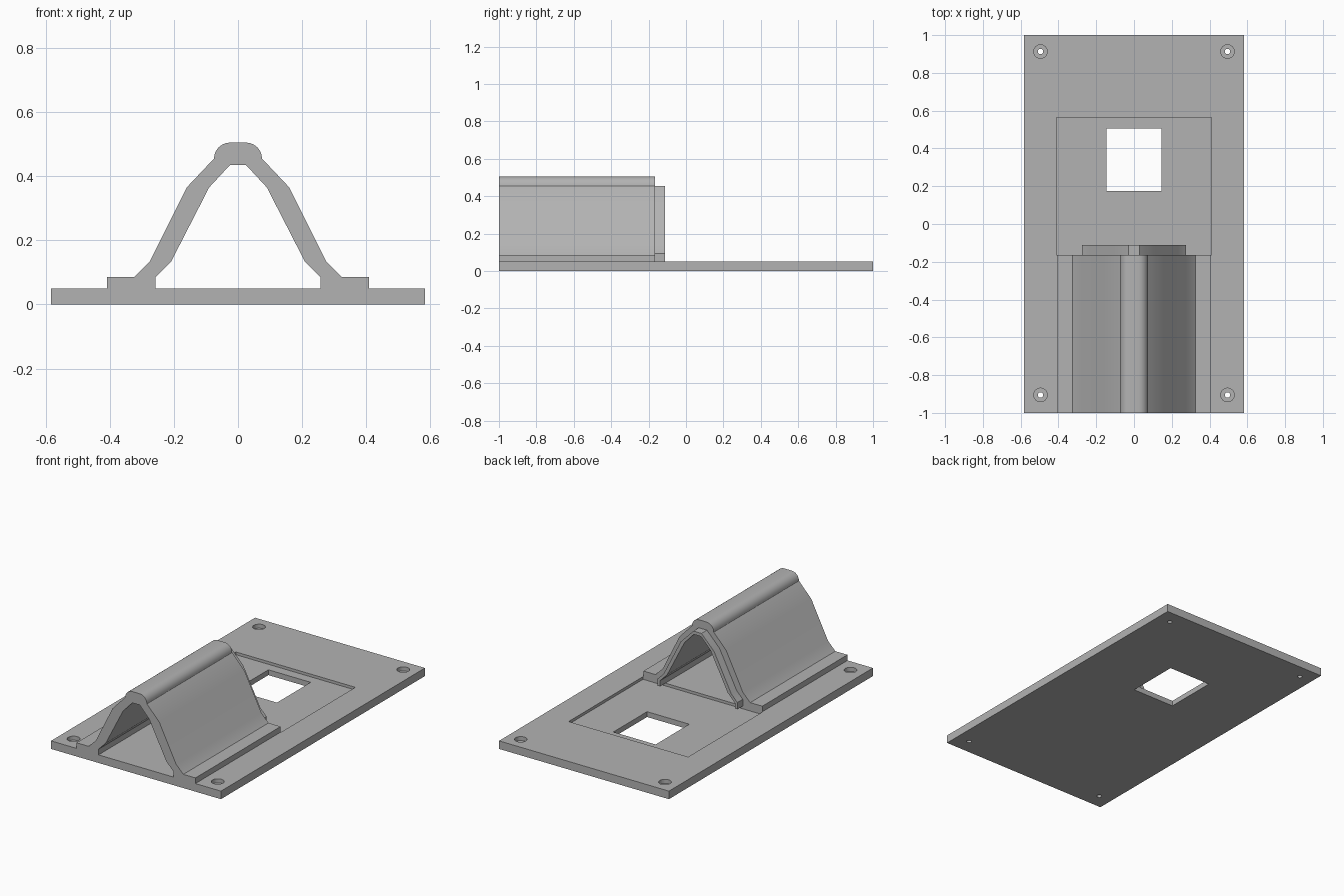
import bpy, bmesh, math
from mathutils import Matrix

cube = bpy.data.objects.get("Cube")
if cube:
    bpy.data.objects.remove(cube, do_unlink=True)

grey = bpy.data.materials.new("plain_grey")
grey.use_nodes = True
colour = (0.45, 0.45, 0.45, 1)
grey.diffuse_color = colour
grey.node_tree.nodes["Principled BSDF"].inputs["Base Color"].default_value = colour

TOP = 0.05      # upper face of the plate
STEP = -0.165   # rear end of the arch, front edge of the recess


def add_object(name, bm):
    bmesh.ops.recalc_face_normals(bm, faces=bm.faces)
    mesh = bpy.data.meshes.new(name)
    bm.to_mesh(mesh)
    bm.free()
    mesh.materials.append(grey)
    obj = bpy.data.objects.new(name, mesh)
    bpy.context.collection.objects.link(obj)
    return obj


def box(name, x0, x1, y0, y1, z0, z1):
    bm = bmesh.new()
    place = Matrix.Translation(((x0 + x1) / 2, (y0 + y1) / 2, (z0 + z1) / 2))
    size = Matrix.Diagonal((x1 - x0, y1 - y0, z1 - z0, 1))
    bmesh.ops.create_cube(bm, size=1, matrix=place @ size)
    return add_object(name, bm)


def cylinder(name, x, y, radius, z0, z1):
    bm = bmesh.new()
    bmesh.ops.create_cone(bm, cap_ends=True, segments=32, radius1=radius, radius2=radius,
                          depth=z1 - z0, matrix=Matrix.Translation((x, y, (z0 + z1) / 2)))
    return add_object(name, bm)


def arch(name, outer, inner, y0, y1):
    """Extrude a mirrored band whose right half runs from foot to crown."""
    def mirrored(half):
        return half + [(-x, z) for x, z in reversed(half)]
    loop = mirrored(outer) + mirrored(inner)[::-1]
    bm = bmesh.new()
    face = bm.faces.new([bm.verts.new((x, y0, z)) for x, z in loop])
    new = bmesh.ops.extrude_face_region(bm, geom=[face])["geom"]
    bmesh.ops.translate(bm, vec=(0, y1 - y0, 0),
                        verts=[v for v in new if isinstance(v, bmesh.types.BMVert)])
    obj = add_object(name, bm)
    bpy.ops.object.select_all(action="DESELECT")
    obj.select_set(True)
    bpy.context.view_layer.objects.active = obj
    bpy.ops.object.shade_smooth_by_angle(angle=math.radians(30))
    return obj


# Base plate with recess, window and counterbored screw holes
plate = box("base_plate", -0.583, 0.583, -1, 1, 0, TOP)
cutters = [box("recess_cutter", -0.41, 0.41, STEP, 0.565, 0.033, 0.1),
           box("window_cutter", -0.145, 0.145, 0.175, 0.505, -0.1, 0.2)]
for x in (-0.495, 0.495):
    for y in (-0.905, 0.913):
        cutters.append(cylinder("counterbore_cutter", x, y, 0.036, 0.025, 0.1))
        cutters.append(cylinder("screw_cutter", x, y, 0.014, -0.1, 0.2))
for cutter in cutters:
    mod = plate.modifiers.new(cutter.name, "BOOLEAN")
    mod.operation = "DIFFERENCE"
    mod.solver = "EXACT"
    mod.object = cutter
    cutter.hide_render = True
    cutter.hide_viewport = True

# Arched cover with flanges and a rounded ridge
inner = [(0.257, TOP), (0.257, 0.085), (0.208, 0.135), (0.09, 0.365), (0.025, 0.435)]
ridge = [(0.025 + 0.05 * math.cos(a), 0.455 + 0.05 * math.sin(a))
         for a in (math.radians(i * 15) for i in range(7))]
outer = [(0.408, TOP), (0.408, 0.085), (0.325, 0.085), (0.275, 0.135), (0.16, 0.365)] + ridge
arch("arched_cover", outer, inner, -1, STEP)

# Thin lip continuing the inside of the cover over the recess
lip = [(0.274, TOP), (0.274, 0.092), (0.232, 0.135), (0.115, 0.365), (0.028, 0.455)]
arch("rear_lip", lip, inner, STEP, -0.112)
